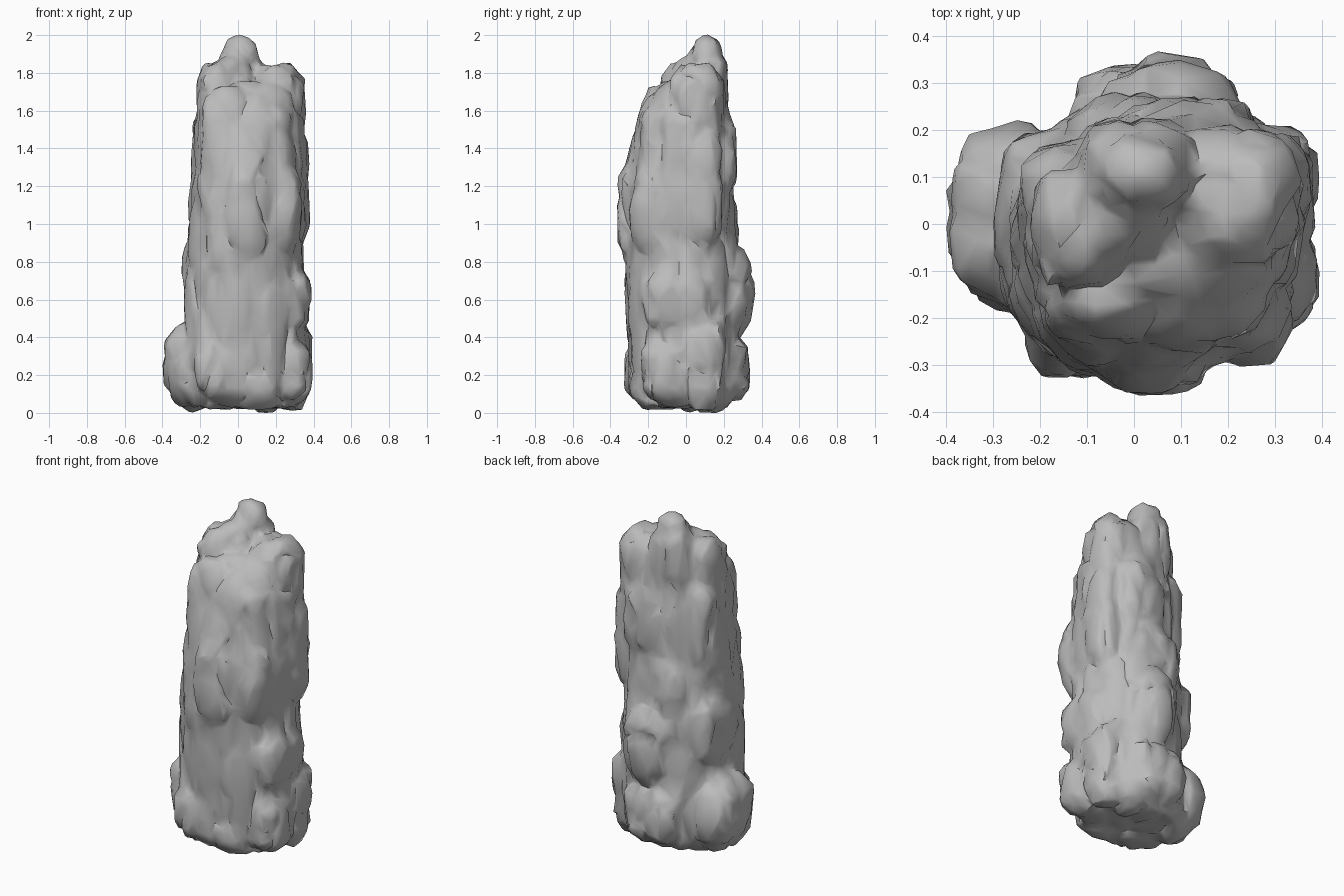
import bpy
import bmesh
import math
from mathutils import Matrix, Vector, noise

default_cube = bpy.data.objects.get("Cube")
if default_cube:
    bpy.data.objects.remove(default_cube, do_unlink=True)

# Column outline: height, left, right, front, back
COLUMN = [
    (0.04, -.26, .31, -.23, .22),
    (0.11, -.30, .36, -.30, .27),
    (0.40, -.28, .36, -.31, .28),
    (0.80, -.28, .34, -.33, .27),
    (1.20, -.24, .35, -.33, .24),
    (1.45, -.22, .33, -.28, .25),
    (1.60, -.21, .33, -.24, .22),
    (1.68, -.19, .32, -.19, .20),
    (1.76, -.16, .29, -.11, .19),
]

# Blocky slabs pressed into the column: centre, half sizes
SLABS = [
    ((-.13, -.21, .23), (.09, .11, .15)),   # front foot
    ((.27, -.12, .23), (.11, .11, .16)),    # front corner foot
    ((.28, .08, .28), (.10, .12, .25)),     # side foot
    ((.05, .20, .25), (.18, .13, .17)),     # back foot
    ((-.19, .02, .74), (.10, .16, .22)),    # left middle
    ((.27, -.04, .60), (.11, .18, .17)),    # right middle
    ((.04, -.23, 1.08), (.12, .12, .27)),   # front slab
    ((.27, .08, 1.20), (.10, .11, .36)),    # right slab
    ((.14, .15, 1.38), (.13, .11, .22)),    # back slab
    ((-.13, .03, 1.30), (.10, .13, .38)),   # left slab
    ((-.06, -.12, 1.45), (.14, .12, .28)),  # front shoulder
    ((.15, -.12, 1.42), (.13, .12, .24)),   # front right shoulder
    ((.21, .06, 1.63), (.14, .14, .22)),    # right crag
    ((-.12, -.01, 1.66), (.09, .12, .19)),  # left crag
]

# Rounder, more tapered stones
STONES = [
    ((-.24, .01, .26), (.16, .20, .23)),    # wide block at the left foot
    ((.16, .13, .13), (.12, .12, .12)),     # underside lump
    ((.23, -.17, 1.08), (.11, .13, .26)),   # front corner slab
    ((.08, .22, .64), (.15, .14, .25)),     # back bulge
    ((-.01, .16, .98), (.13, .11, .24)),    # upper back bulge
    ((.01, .11, 1.71), (.13, .11, .29)),    # peak
    ((-.04, .03, 1.70), (.13, .12, .19)),   # peak shoulder
]


def add_column(bm, rows, sides=28, power=2.6):
    """Loft rounded-square rings, with two opposite corners worn down."""
    rings = []
    for z, left, right, front, back in rows:
        ring = []
        for i in range(sides):
            a = math.tau * i / sides
            c, s = math.cos(a), math.sin(a)
            r = (abs(c) ** power + abs(s) ** power) ** (-1 / power)
            r *= 1 - 0.1 * ((c - s) ** 2 / 2) ** 4
            x = (left + right) / 2 + c * r * (right - left) / 2
            y = (front + back) / 2 + s * r * (back - front) / 2
            ring.append(bm.verts.new((x, y, z)))
        rings.append(ring)
    for low, high in zip(rings, rings[1:]):
        for i in range(sides):
            j = (i + 1) % sides
            bm.faces.new((low[i], low[j], high[j], high[i]))
    bm.faces.new(rings[0][::-1])
    bm.faces.new(rings[-1])


def add_boulder(bm, centre, half, power, turn):
    """A faceted block with slightly uneven sides."""
    verts = bmesh.ops.create_icosphere(bm, subdivisions=2, radius=1.03)["verts"]
    spin = Matrix.Rotation(turn, 3, 'Z')
    for v in verts:
        d = spin @ v.co
        r = sum(abs(k) ** power for k in d.normalized()) ** (-1 / power)
        r *= 1 + 0.06 * noise.noise(d * 1.6 + Vector(centre) * 9)
        v.co = Vector(centre) + Vector(d[k] * r * half[k] for k in range(3))


def bake_modifiers(obj):
    """Replace the mesh by its modified result."""
    graph = bpy.context.evaluated_depsgraph_get()
    mesh = bpy.data.meshes.new_from_object(obj.evaluated_get(graph))
    obj.modifiers.clear()
    obj.data = mesh


def weather(mesh):
    """Break the surface into tall ledges, cracks and small chips."""
    moves = []
    for v in mesh.vertices:
        p = v.co + 0.03 * noise.noise_vector(v.co * 5)
        cell = Vector((p.x * 6, p.y * 6, p.z * 2.6))
        dist, points = noise.voronoi(cell)
        crack = min(dist[1] - dist[0], 0.25) * 0.05
        ledge = 0.014 * noise.noise(points[0] * 3.7)
        chips = 0.008 * noise.noise(Vector((p.x * 14, p.y * 14, p.z * 7)))
        moves.append(v.normal * (crack + ledge + chips - 0.006))
    for v, move in zip(mesh.vertices, moves):
        v.co += move


# Assemble the pillar
bm = bmesh.new()
add_column(bm, COLUMN)
for n, (centre, half) in enumerate(SLABS):
    add_boulder(bm, centre, half, 4.0, n * 0.7)
for n, (centre, half) in enumerate(STONES):
    add_boulder(bm, centre, half, 2.3, n * 0.9)
bmesh.ops.recalc_face_normals(bm, faces=bm.faces)
mesh = bpy.data.meshes.new("rock_pillar")
bm.to_mesh(mesh)
bm.free()
pillar = bpy.data.objects.new("rock_pillar", mesh)
bpy.context.collection.objects.link(pillar)

# Fuse the slabs into one stone
fuse = pillar.modifiers.new("fuse", 'REMESH')
fuse.mode = 'VOXEL'
fuse.voxel_size = 0.015
bake_modifiers(pillar)
weather(pillar.data)

# Reduce to chiselled facets
chisel = pillar.modifiers.new("chisel", 'DECIMATE')
chisel.ratio = 0.08
bake_modifiers(pillar)

# Stand it on the ground
lowest = min(v.co.z for v in pillar.data.vertices)
pillar.data.transform(Matrix.Translation((0, 0, -lowest)))

# Plain grey stone
stone = bpy.data.materials.new("grey_stone")
stone.use_nodes = True
grey = (0.5, 0.5, 0.5, 1)
stone.diffuse_color = grey
shader = next(n for n in stone.node_tree.nodes if n.type == 'BSDF_PRINCIPLED')
shader.inputs["Base Color"].default_value = grey
pillar.data.materials.clear()
pillar.data.materials.append(stone)

bpy.context.view_layer.objects.active = pillar
pillar.select_set(True)
bpy.ops.object.shade_smooth_by_angle(angle=math.radians(50))
